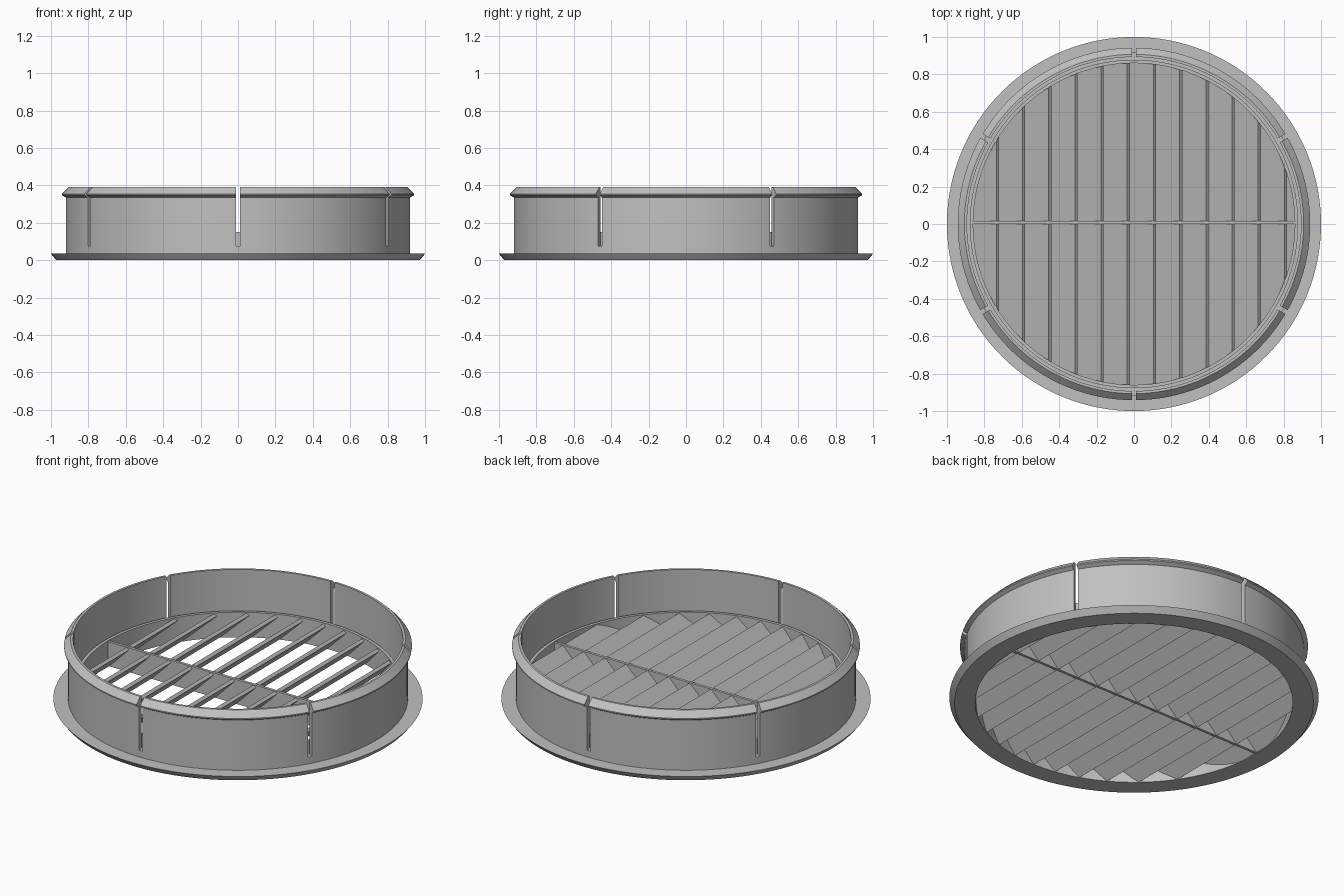
import bpy, bmesh, math
from mathutils import Matrix, Vector

cube = bpy.data.objects.get("Cube")
if cube:
    bpy.data.objects.remove(cube)

grey = bpy.data.materials.new("plain_grey")
grey.use_nodes = True
COLOUR = (0.53, 0.53, 0.53, 1)
grey.diffuse_color = COLOUR
grey.node_tree.nodes["Principled BSDF"].inputs["Base Color"].default_value = COLOUR

SEGMENTS = 128
HOLE = 0.86       # radius of the opening
GRILLE_H = 0.145  # height of the slats
PITCH = 0.14


def finish(bm, name):
    """Turn a bmesh into a linked object."""
    bmesh.ops.recalc_face_normals(bm, faces=bm.faces[:])
    mesh = bpy.data.meshes.new(name)
    bm.to_mesh(mesh)
    bm.free()
    mesh.materials.append(grey)
    obj = bpy.data.objects.new(name, mesh)
    bpy.context.collection.objects.link(obj)
    return obj


def lathe(name, profile):
    """Revolve a closed (radius, height) outline around z."""
    bm = bmesh.new()
    verts = [bm.verts.new((r, 0, z)) for r, z in profile]
    edges = [bm.edges.new((v, verts[i - 1])) for i, v in enumerate(verts)]
    bmesh.ops.spin(bm, geom=verts + edges, cent=(0, 0, 0), axis=(0, 0, 1),
                   angle=math.tau, steps=SEGMENTS, use_merge=True)
    bmesh.ops.remove_doubles(bm, verts=bm.verts[:], dist=1e-4)
    return finish(bm, name)


def add_box(bm, size, matrix):
    scale = Matrix.Diagonal((*size, 1))
    bmesh.ops.create_cube(bm, size=1, matrix=matrix @ scale)


def cut(obj, cutter, operation):
    """Apply a boolean with a hidden cutter, then drop the cutter."""
    cutter.hide_render = True
    mod = obj.modifiers.new("cut", 'BOOLEAN')
    mod.object, mod.operation, mod.solver = cutter, operation, 'EXACT'
    graph = bpy.context.evaluated_depsgraph_get()
    mesh = bpy.data.meshes.new_from_object(obj.evaluated_get(graph))
    obj.modifiers.clear()
    obj.data = mesh
    bpy.data.objects.remove(cutter)


def smooth(obj):
    bpy.ops.object.select_all(action='DESELECT')
    obj.select_set(True)
    bpy.context.view_layer.objects.active = obj
    bpy.ops.object.shade_smooth_by_angle(angle=math.radians(20))


# Flange, collar wall with snap lip, and low inner ring in one outline
collar = lathe("flanged_collar", [
    (HOLE, 0), (0.972, 0), (1, 0.035), (0.92, 0.035), (0.92, 0.335),
    (0.942, 0.348), (0.942, 0.355), (0.907, 0.39), (0.893, 0.39),
    (0.893, 0.075), (0.878, 0.075), (0.878, 0.15), (HOLE, 0.15)])

# Six slots that split the collar into spring tabs
bm = bmesh.new()
for i in range(6):
    turn = Matrix.Rotation(math.radians(30 + 60 * i), 4, 'Z')
    add_box(bm, (0.1, 0.024, 0.4), turn @ Matrix.Translation((0.932, 0, 0.275)))
cut(collar, finish(bm, "slot_cutter"), 'DIFFERENCE')
smooth(collar)

# Slanted slats, trimmed to the round opening
THICK = 0.02
LENGTH = GRILLE_H * math.sqrt(2) - THICK
bm = bmesh.new()
for i in range(13):
    x = -0.722 + PITCH * i - GRILLE_H / 2
    place = Matrix.Translation((x, 0, GRILLE_H / 2)) @ Matrix.Rotation(math.radians(-45), 4, 'Y')
    add_box(bm, (LENGTH, 2, THICK), place)
slats = finish(bm, "louvre_slats")
bm = bmesh.new()
bmesh.ops.create_cone(bm, cap_ends=True, segments=SEGMENTS, radius1=HOLE + 0.006,
                      radius2=HOLE + 0.006, depth=1)
cut(slats, finish(bm, "round_trim"), 'INTERSECT')

# Bar across the middle of the slats
bm = bmesh.new()
add_box(bm, (2 * HOLE + 0.01, 0.016, GRILLE_H), Matrix.Translation((0, 0.008, GRILLE_H / 2)))
finish(bm, "cross_bar")
